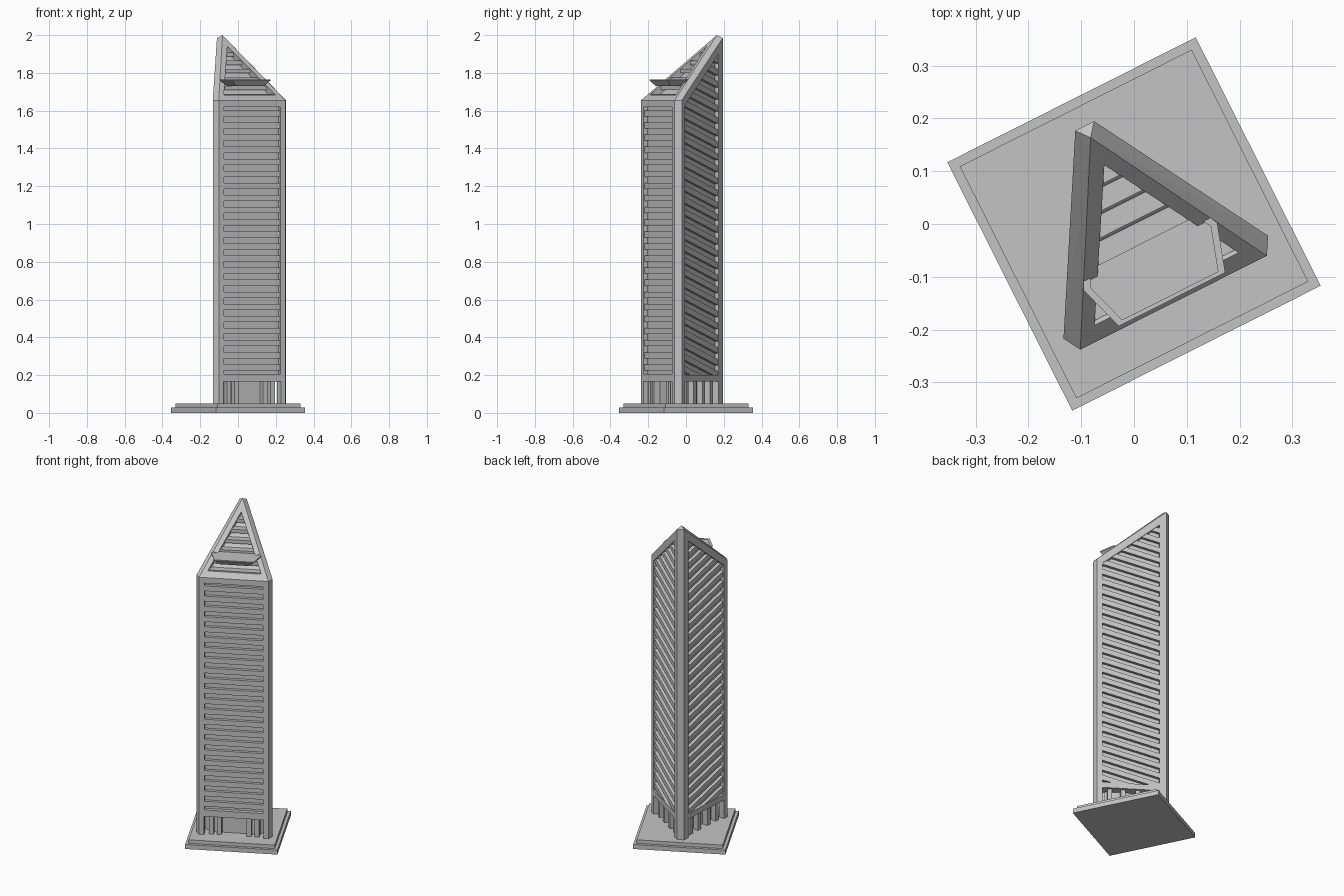
import bpy, bmesh, math
from mathutils import Matrix, Vector

if "Cube" in bpy.data.objects:
    bpy.data.objects.remove(bpy.data.objects["Cube"])

TURN = Matrix.Rotation(math.radians(26.7), 4, 'Z')
FLOOR, LOBBY_TOP, EAVE, PEAK = 0.05, 0.165, 1.655, 2.0

stone = bpy.data.materials.new("grey stone")
stone.use_nodes = True
stone.diffuse_color = (0.55, 0.55, 0.55, 1)
stone.node_tree.nodes["Principled BSDF"].inputs["Base Color"].default_value = stone.diffuse_color


def finish(name, bm):
    bmesh.ops.recalc_face_normals(bm, faces=bm.faces)
    bm.transform(TURN)
    mesh = bpy.data.meshes.new(name)
    bm.to_mesh(mesh)
    bm.free()
    mesh.materials.append(stone)
    obj = bpy.data.objects.new(name, mesh)
    bpy.context.collection.objects.link(obj)
    return obj


def add_loft(bm, rings):
    """Skin a stack of equal rings and cap both ends."""
    loops = [[bm.verts.new(p) for p in ring] for ring in rings]
    n = len(loops[0])
    for a, b in zip(loops, loops[1:]):
        for i in range(n):
            j = (i + 1) % n
            bm.faces.new((a[i], a[j], b[j], b[i]))
    bm.faces.new(loops[0])
    bm.faces.new(loops[-1])


def add_prism(bm, pts, frame, low, high):
    add_loft(bm, [[frame @ Vector((x, y, d)) for x, y in pts] for d in (low, high)])


def rect(x0, x1, y0, y1):
    return [(x0, y0), (x1, y0), (x1, y1), (x0, y1)]


def wall_frame(origin, across, up, out):
    m = Matrix((across, up, out)).transposed().to_4x4()
    m.translation = origin
    return m


def prism(name, pts, frame, low, high):
    bm = bmesh.new()
    add_prism(bm, pts, frame, low, high)
    return finish(name, bm)


def boolean(obj, cutter, operation):
    mod = obj.modifiers.new("cut", 'BOOLEAN')
    mod.object, mod.operation, mod.solver = cutter, operation, 'EXACT'
    graph = bpy.context.evaluated_depsgraph_get()
    obj.data = bpy.data.meshes.new_from_object(obj.evaluated_get(graph))
    obj.modifiers.clear()


# Stepped square plinth
def square(h, z):
    return [(x, y, z) for x, y in rect(-h, h, -h, h)]


bm = bmesh.new()
add_loft(bm, [square(0.2635, 0), square(0.2635, 0.028), square(0.246, 0.028), square(0.246, FLOOR)])
finish("plinth", bm)

# Tower body: triangular plan with clipped corners and a slanted top
bm = bmesh.new()
for s in (-1, 1):
    for x, y, top in ((0.198, -0.167, EAVE), (0.217, -0.134, EAVE), (0.02, 0.208, PEAK - 0.015)):
        for z in (FLOOR - 0.01, top):
            bm.verts.new((s * x, y, z))
bm.verts.new((0, 0.183, PEAK))
bmesh.ops.convex_hull(bm, input=bm.verts)
bmesh.ops.dissolve_limit(bm, angle_limit=0.02, verts=bm.verts, edges=bm.edges)
body = finish("tower_body", bm)

# Local frames of the walls: across, up, outward
UP = Vector((0, 0, 1))
front = wall_frame((0, -0.167, 0), Vector((1, 0, 0)), UP, Vector((0, -1, 0)))
sides = {}
for label, s in (("left", 1), ("right", -1)):
    sides[label] = wall_frame((s * 0.217, -0.134, 0), Vector((-s * 0.5, 0.866, 0)), UP,
                              Vector((s * 0.866, 0.5, 0)))
slope = Vector((0, 0.35, PEAK - EAVE)).normalized()
roof = wall_frame((0, -0.167, EAVE), Vector((1, 0, 0)), slope, Vector((1, 0, 0)).cross(slope))

S0, S1 = 0.032, 0.355
side_panel = [(S0, 0.2), (S1, 0.2), (S1, 1.9), (S0, 1.63)]
PITCH = 0.064


def slatted_panel(name, pts, frame, drop):
    """Sink a panel into the body and fill it with parallel slats."""
    cutter = prism("cutter", pts, frame, -0.024, 0.02)
    boolean(body, cutter, 'DIFFERENCE')
    x0, x1 = pts[0][0], pts[1][0]
    bm = bmesh.new()
    z = pts[0][1] + 0.02
    while z < max(p[1] for p in pts) + drop:
        bar = [(x0 - 0.01, z), (x1 + 0.01, z - drop), (x1 + 0.01, z - drop + PITCH / 2),
               (x0 - 0.01, z + PITCH / 2)]
        add_prism(bm, bar, frame, -0.03, -0.005)
        z += PITCH
    slats = finish(name, bm)
    boolean(slats, cutter, 'INTERSECT')
    bpy.data.objects.remove(cutter)


slatted_panel("front_slats", rect(-0.168, 0.168, 0.205, 1.62), front, 0)
for label, frame in sides.items():
    slatted_panel(label + "_slats", side_panel, frame, 0.1)

# Sloping roof opening with level steps inside
cutter = prism("cutter", [(-0.153, 0.041), (0.153, 0.041), (0, 0.41)], roof, -0.035, 0.02)
boolean(body, cutter, 'DIFFERENCE')
bm = bmesh.new()
for i in range(6):
    y = -0.13 + i * 0.045
    top = EAVE + (y + 0.167) * (PEAK - EAVE) / 0.35 - 0.004
    add_prism(bm, rect(-0.2, 0.2, y, y + 0.04), Matrix(), top - 0.022, top)
steps = finish("roof_steps", bm)
boolean(steps, cutter, 'INTERSECT')
bpy.data.objects.remove(cutter)

# Open lobby at the foot, with pillars
lobby = [("front", front, -0.17, 0.17, (-0.13, -0.085, 0.085, 0.13))]
lobby += [(k, f, S0, S1, (0.075, 0.15, 0.235, 0.31)) for k, f in sides.items()]
for label, frame, x0, x1, spots in lobby:
    cutter = prism("cutter", rect(x0, x1, 0, LOBBY_TOP), frame, -0.05, 0.02)
    boolean(body, cutter, 'DIFFERENCE')
    bpy.data.objects.remove(cutter)
    bm = bmesh.new()
    for x in spots:
        add_prism(bm, rect(x - 0.013, x + 0.013, FLOOR - 0.005, LOBBY_TOP + 0.005), frame, -0.055, -0.015)
    finish(label + "_pillars", bm)


# Dish-shaped platform standing out of the roof
def platform_ring(scale, z):
    half = [(0.113, -0.16), (0.142, -0.069), (0.125, -0.035)]
    pts = half + [(-x, y) for x, y in reversed(half)]
    return [(x * scale, (y + 0.08) * scale - 0.08, z) for x, y in pts]


bm = bmesh.new()
add_loft(bm, [platform_ring(0.72, 1.73), platform_ring(1, 1.76), platform_ring(1, 1.766),
              platform_ring(0.9, 1.766), platform_ring(0.9, 1.763)])
finish("roof_platform", bm)
